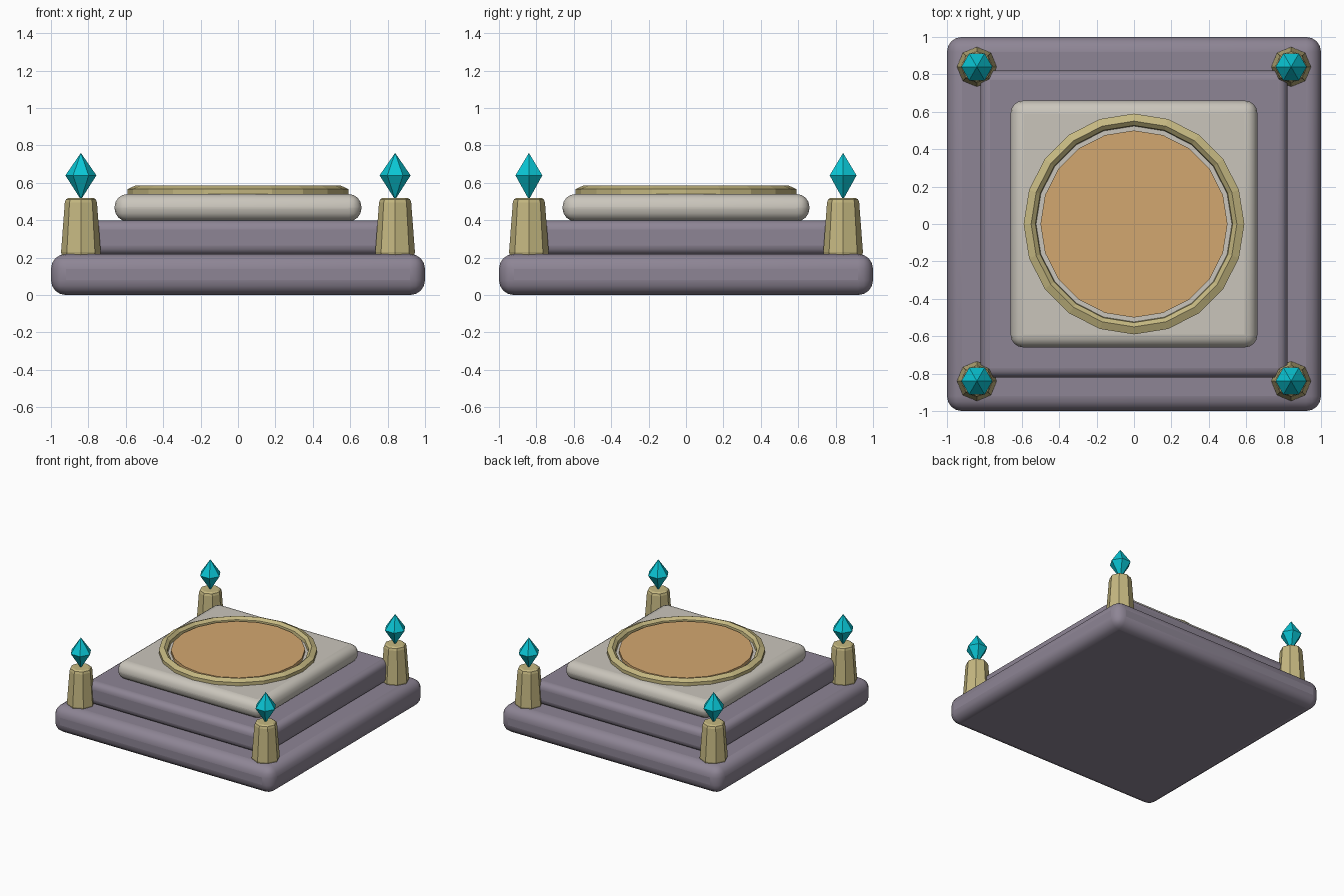
import bpy, bmesh, math

if "Cube" in bpy.data.objects:
    bpy.data.objects.remove(bpy.data.objects["Cube"])


def material(name, rgb):
    m = bpy.data.materials.new(name)
    m.diffuse_color = (*rgb, 1)
    m.use_nodes = True
    m.node_tree.nodes["Principled BSDF"].inputs["Base Color"].default_value = m.diffuse_color
    return m


STONE = material("purple_grey_stone", (0.27, 0.235, 0.30))
PALE = material("pale_stone", (0.59, 0.56, 0.50))
BRASS = material("dull_brass", (0.56, 0.48, 0.22))
PAD = material("amber_pad", (0.65, 0.39, 0.16))
CRYSTAL = material("cyan_crystal", (0.003, 0.56, 0.66))


def add(name, bm, mat, location=(0, 0, 0)):
    bmesh.ops.recalc_face_normals(bm, faces=bm.faces)
    mesh = bpy.data.meshes.new(name)
    bm.to_mesh(mesh)
    bm.free()
    mesh.materials.append(mat)
    obj = bpy.data.objects.new(name, mesh)
    obj.location = location
    bpy.context.collection.objects.link(obj)
    return obj


def slab(name, half, z0, z1, bevel, mat):
    """Square slab with rounded edges."""
    bm = bmesh.new()
    bmesh.ops.create_cube(bm, size=1)
    for v in bm.verts:
        v.co = (v.co.x * 2 * half, v.co.y * 2 * half,
                (z0 + z1) / 2 + v.co.z * (z1 - z0))
    obj = add(name, bm, mat)
    mod = obj.modifiers.new("round", 'BEVEL')
    mod.width = bevel
    mod.segments = 4
    bpy.ops.object.select_all(action='DESELECT')
    bpy.context.view_layer.objects.active = obj
    obj.select_set(True)
    bpy.ops.object.shade_smooth_by_angle(angle=math.radians(40))


def lathe(name, profile, sides, mat, location=(0, 0, 0), closed=False):
    """Turn an (r, z) profile around z; r = 0 makes a pole."""
    bm = bmesh.new()
    rings = []
    for r, z in profile:
        if r == 0:
            rings.append([bm.verts.new((0, 0, z))] * sides)
        else:
            rings.append([bm.verts.new((r * math.cos(i * math.tau / sides),
                                        r * math.sin(i * math.tau / sides), z))
                          for i in range(sides)])
    pairs = list(zip(rings, rings[1:]))
    if closed:
        pairs.append((rings[-1], rings[0]))
    for a, b in pairs:
        for i in range(sides):
            j = (i + 1) % sides
            corners = list(dict.fromkeys((a[i], a[j], b[j], b[i])))
            bm.faces.new(corners)
    if not closed:
        for ring in (rings[0], rings[-1]):
            if ring[0] is not ring[1]:
                bm.faces.new(ring)
    return add(name, bm, mat, location)


# Stepped platform
slab("base_step", 1.0, 0.0, 0.22, 0.08, STONE)
slab("middle_step", 0.82, 0.215, 0.40, 0.05, STONE)
slab("top_step", 0.66, 0.395, 0.54, 0.068, PALE)

# Rim and pad on the top step
lathe("rim", [(0.59, 0.53), (0.59, 0.567), (0.55, 0.585), (0.527, 0.565), (0.522, 0.53)],
      20, BRASS, closed=True)
lathe("pad", [(0.50, 0.53), (0.50, 0.565)], 20, PAD)

# Corner posts with crystals
for sx, side in ((-1, "left"), (1, "right")):
    for sy, end in ((-1, "front"), (1, "back")):
        spot = (0.84 * sx, 0.84 * sy, 0)
        lathe(f"post_{end}_{side}",
              [(0.10, 0.205), (0.106, 0.23), (0.086, 0.495), (0.08, 0.512), (0.066, 0.52)],
              8, BRASS, spot)
        lathe(f"crystal_{end}_{side}", [(0, 0.51), (0.083, 0.64), (0, 0.76)],
              6, CRYSTAL, spot)
